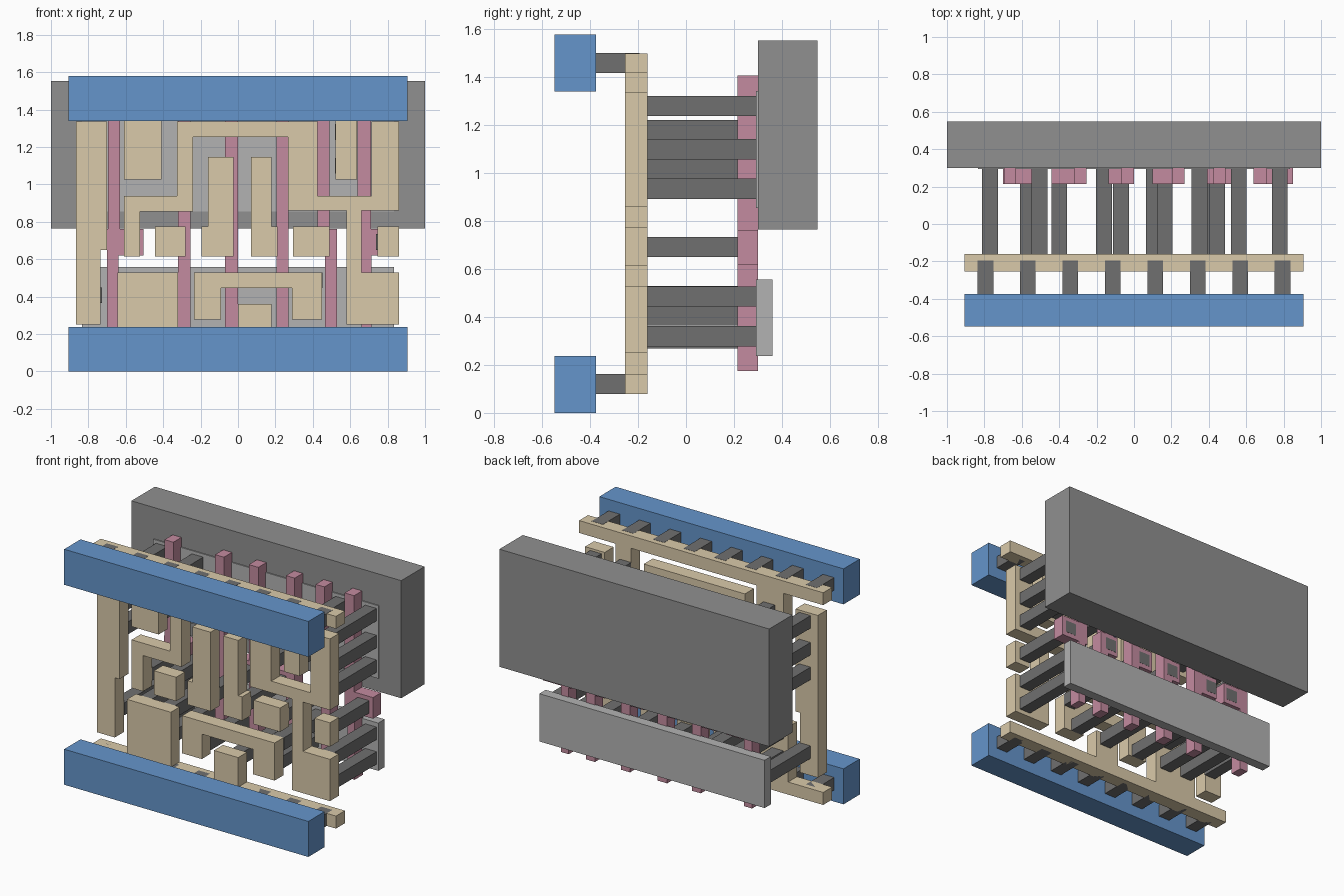
import bpy, bmesh


def material(name, rgb):
    m = bpy.data.materials.new(name)
    m.diffuse_color = (*rgb, 1)
    return m


BLUE = material("blue", (0.13, 0.30, 0.60))
SAND = material("sand", (0.70, 0.59, 0.40))
PINK = material("pink", (0.55, 0.26, 0.35))
DARK = material("dark", (0.16, 0.16, 0.16))
MID = material("mid_grey", (0.28, 0.28, 0.28))
LIGHT = material("light_grey", (0.45, 0.45, 0.45))


def plate(name, outline, y0, y1, mat):
    """Extrude an x-z outline from y0 to y1."""
    bm = bmesh.new()
    face = bm.faces.new([bm.verts.new((x, y0, z)) for x, z in outline])
    ext = bmesh.ops.extrude_face_region(bm, geom=[face])
    verts = [v for v in ext["geom"] if isinstance(v, bmesh.types.BMVert)]
    bmesh.ops.translate(bm, verts=verts, vec=(0, y1 - y0, 0))
    bmesh.ops.recalc_face_normals(bm, faces=bm.faces)
    me = bpy.data.meshes.new(name)
    bm.to_mesh(me)
    bm.free()
    me.materials.append(mat)
    ob = bpy.data.objects.new(name, me)
    bpy.context.collection.objects.link(ob)
    return ob


def rect(x0, x1, z0, z1):
    return [(x0, z0), (x1, z0), (x1, z1), (x0, z1)]


def wire(name, outline):
    plate(name, outline, -0.255, -0.16, SAND)


def pin(name, x, z, y0, y1):
    h = 0.042
    plate(name, rect(x - h, x + h, z - h, z + h), y0, y1, DARK)


# Back slab and the two active strips
plate("back_slab", rect(-1, 1, 0.765, 1.553), 0.30, 0.548, MID)
plate("upper_strip", rect(-0.835, 0.835, 0.855, 1.343), 0.293, 0.36, LIGHT)
plate("lower_strip", rect(-0.835, 0.835, 0.237, 0.557), 0.293, 0.36, LIGHT)

# Front power bars with their short connecting pins
for tag, z0, zc in (("lower", 0.0, 0.12), ("upper", 1.34, 1.459)):
    plate(tag + "_bar", rect(-0.905, 0.905, z0, z0 + 0.238), -0.548, -0.375, BLUE)
    for i in range(8):
        pin(tag + "_bar_pin", (i - 3.5) * 0.227, zc, -0.375, -0.195)

# Pink gate columns: lower x range, upper x range, pad x range
gates = [
    (-0.70, -0.64, -0.695, -0.63, -0.70, -0.505),
    (-0.32, -0.255, -0.32, -0.255, -0.44, -0.255),
    (-0.07, 0.0, -0.07, 0.0, -0.135, 0.0),
    (0.205, 0.27, 0.205, 0.27, 0.10, 0.27),
    (0.465, 0.53, 0.425, 0.49, 0.39, 0.53),
    (0.66, 0.715, 0.64, 0.71, 0.64, 0.85),
]
for a, b, c, d, e, f in gates:
    a, f = max(a, e), max(f, b)
    pts = [(a, 0.175), (b, 0.175), (b, 0.62), (f, 0.62), (f, 0.762), (d, 0.762),
           (d, 1.407), (c, 1.407), (c, 0.762), (e, 0.762), (e, 0.62), (a, 0.62)]
    clean = [p for i, p in enumerate(pts) if p != pts[i - 1]]
    plate("gate_column", clean, 0.215, 0.30, PINK)

# Sand coloured rails, with the tabs that grow out of them
wire("lower_rail", [
    (-0.905, 0.078), (0.905, 0.078), (0.905, 0.162), (0.18, 0.162), (0.18, 0.36),
    (0.0, 0.36), (0.0, 0.162), (-0.32, 0.162), (-0.32, 0.53), (-0.645, 0.53),
    (-0.645, 0.162), (-0.905, 0.162)])
wire("upper_rail", [
    (-0.905, 1.50), (0.905, 1.50), (0.905, 1.417), (0.635, 1.417), (0.635, 1.027),
    (0.52, 1.027), (0.52, 1.417), (-0.41, 1.417), (-0.41, 1.027), (-0.61, 1.027),
    (-0.61, 1.417), (-0.905, 1.417)])

# Free standing wires
wire("left_wire", [(-0.865, 0.25), (-0.735, 0.25), (-0.735, 0.65), (-0.70, 0.65),
                   (-0.70, 1.337), (-0.865, 1.337)])
wire("winding_wire", [
    (-0.61, 0.615), (-0.525, 0.615), (-0.525, 0.855), (-0.24, 0.855), (-0.24, 1.253),
    (0.267, 1.253), (0.267, 0.86), (0.58, 0.86), (0.58, 0.25), (0.86, 0.25),
    (0.86, 0.53), (0.66, 0.53), (0.66, 0.86), (0.86, 0.86), (0.86, 1.337),
    (0.715, 1.337), (0.715, 0.938), (0.425, 0.938), (0.425, 1.337), (-0.325, 1.337),
    (-0.325, 0.938), (-0.61, 0.938)])
wire("bridge_wire", [
    (-0.235, 0.278), (-0.09, 0.278), (-0.09, 0.445), (0.29, 0.445), (0.29, 0.278),
    (0.45, 0.278), (0.45, 0.53), (-0.235, 0.53)])
wire("inner_wire_left", [(-0.195, 0.615), (-0.025, 0.615), (-0.025, 1.145),
                         (-0.16, 1.145), (-0.16, 0.775), (-0.195, 0.775)])
wire("inner_wire_right", [(0.07, 0.615), (0.21, 0.615), (0.21, 0.775),
                          (0.18, 0.775), (0.18, 1.145), (0.07, 1.145)])
for x0, x1 in ((-0.445, -0.28), (0.295, 0.49), (0.745, 0.86)):
    wire("input_block", rect(x0, x1, 0.615, 0.775))

# Long contact pins, grouped by x position
contacts = {
    -0.77: (0.407, 0.935, 1.10, 1.28), -0.568: (0.32, 0.485, 0.692),
    -0.505: (1.10, 1.28), -0.40: (0.32, 0.485, 0.692), -0.16: (0.32,),
    -0.07: (0.692,), 0.107: (0.31,), 0.165: (0.692,), 0.35: (0.32, 1.015, 1.18),
    0.41: (0.487,), 0.445: (0.692,), 0.56: (1.10, 1.28),
    0.78: (0.32, 0.485, 0.692, 0.935, 1.10, 1.28),
}
for x, levels in contacts.items():
    for z in levels:
        pin("contact_pin", x, z, -0.16, 0.301)
